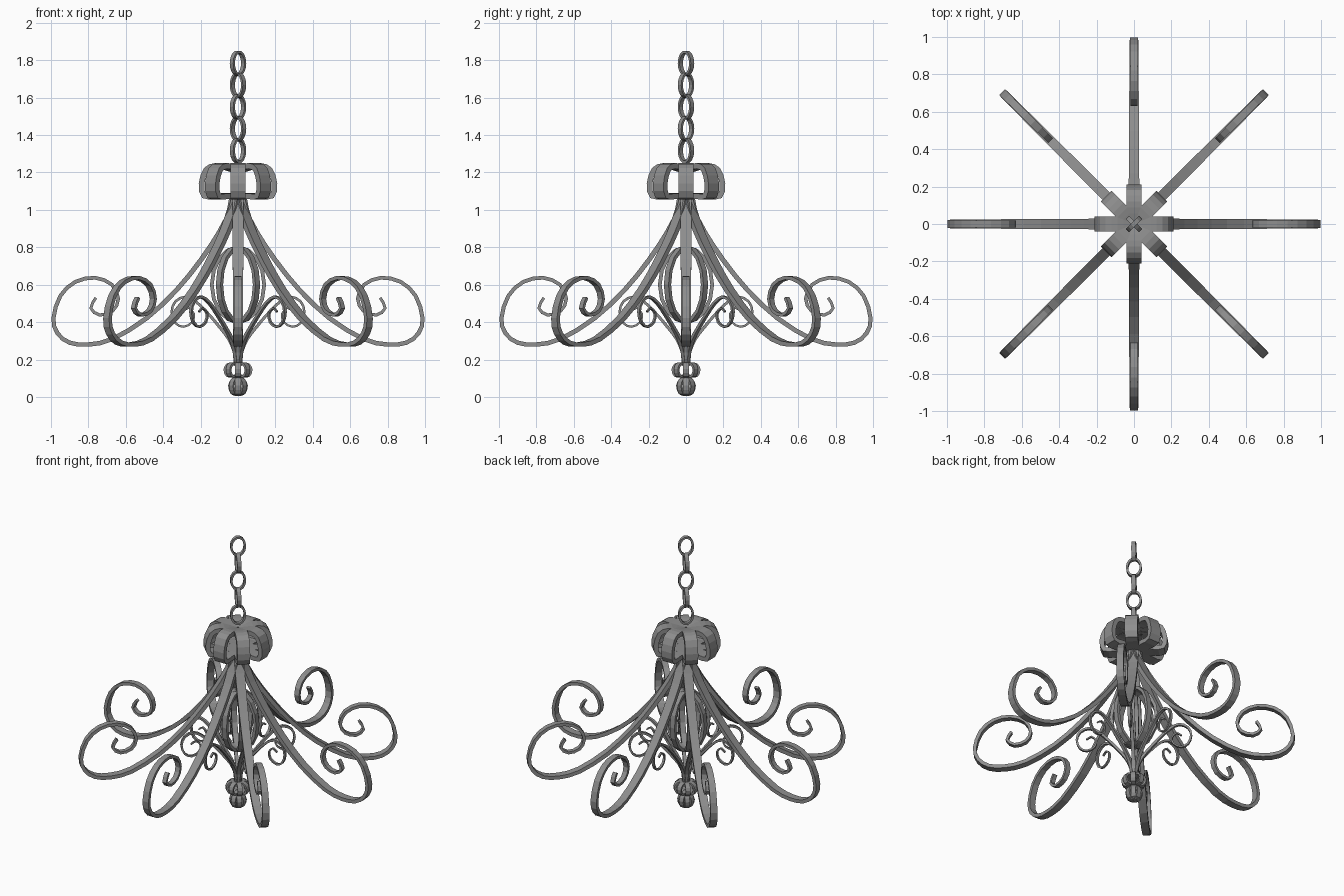
import bpy, bmesh, math
from mathutils import Vector

if "Cube" in bpy.data.objects:
    bpy.data.objects.remove(bpy.data.objects["Cube"])

# Dark iron
IRON = bpy.data.materials.new("dark_iron")
IRON.diffuse_color = (.27, .27, .27, 1)
IRON.use_nodes = True
IRON.node_tree.nodes["Principled BSDF"].inputs["Base Color"].default_value = IRON.diffuse_color


def spline(pts, n, closed):
    """Catmull-Rom resampling of a 2D path."""
    P = [Vector(p) for p in pts]
    m = len(P)

    def get(i):
        return P[i % m] if closed else P[max(0, min(m - 1, i))]
    out = []
    for i in range(m if closed else m - 1):
        a, b, c, d = get(i - 1), get(i), get(i + 1), get(i + 2)
        for k in range(n):
            t = k / n
            out.append(0.5 * (2 * b + (c - a) * t + (2 * a - 5 * b + 4 * c - d) * t ** 2
                              + (3 * b - a - 3 * c + d) * t ** 3))
    if not closed:
        out.append(P[-1])
    return out


def strip(name, pts, widths, thick, angle, base=0.0, n=2, closed=False):
    """Flat iron bar swept along a radius/height path, standing at an angle."""
    path = spline(pts, n, closed)
    m = len(path)
    ca, sa = math.cos(angle), math.sin(angle)
    bm = bmesh.new()
    rings = []
    for i, p in enumerate(path):
        q0 = path[(i - 1) % m] if closed else path[max(i - 1, 0)]
        q1 = path[(i + 1) % m] if closed else path[min(i + 1, m - 1)]
        d = (q1 - q0).normalized()
        nor = Vector((-d.y, d.x))
        f = i / (m - 1)
        w = widths[0] + (widths[1] - widths[0]) * f
        t = thick[0] + (thick[1] - thick[0]) * f
        ring = []
        for s, h in ((-1, -1), (1, -1), (1, 1), (-1, 1)):
            r = p + nor * h * t / 2
            y = s * w / 2
            ring.append(bm.verts.new((r.x * ca - y * sa, r.x * sa + y * ca, r.y + base)))
        rings.append(ring)
    for i in range(m if closed else m - 1):
        a, b = rings[i], rings[(i + 1) % m]
        for k in range(4):
            bm.faces.new((a[k], a[(k + 1) % 4], b[(k + 1) % 4], b[k]))
    if not closed:
        bm.faces.new(rings[0])
        bm.faces.new(rings[-1])
    bmesh.ops.recalc_face_normals(bm, faces=bm.faces)
    me = bpy.data.meshes.new(name)
    bm.to_mesh(me)
    bm.free()
    me.materials.append(IRON)
    ob = bpy.data.objects.new(name, me)
    bpy.context.collection.objects.link(ob)
    return ob


def ellipse(a, b, n):
    return [(a * math.cos(2 * math.pi * i / n), b * math.sin(2 * math.pi * i / n)) for i in range(n)]


# Path profiles as (radius, height)
ARM = [(.02, 1.08), (.04, 1.0), (.10, .88), (.20, .73), (.33, .57), (.49, .42), (.67, .31),
       (.80, .28), (.90, .29), (.965, .34), (.987, .42), (.95, .54), (.87, .615),
       (.765, .637), (.674, .60), (.64, .524), (.67, .46), (.74, .438), (.787, .475), (.76, .53)]
SCROLL = [(.012, .17), (.02, .24), (.05, .31), (.10, .375), (.155, .44), (.22, .505), (.28, .535),
          (.335, .51), (.355, .455), (.335, .395), (.29, .375), (.245, .40), (.235, .445),
          (.265, .475), (.295, .455)]
CROWN = [(.01, 1.215), (.06, 1.228), (.12, 1.235), (.17, 1.215), (.195, 1.14), (.182, 1.075),
         (.12, 1.073), (.06, 1.075), (.01, 1.075)]
COLLAR = [(.006, .172), (.03, .178), (.055, .174), (.071, .148), (.06, .114), (.03, .11), (.006, .115)]
BALL = [(.004, .102), (.03, .094), (.047, .06), (.034, .02), (.004, .011)]

# Eight-fold ironwork
for i in range(8):
    a = i * math.pi / 4
    strip("arm", ARM, (.062, .028), (.028, .016), a)
    strip("lower_scroll", SCROLL, (.024, .012), (.018, .009), a)
    strip("crown_petal", CROWN, (.08, .08), (.03, .03), a)
    strip("finial_collar", COLLAR, (.03, .03), (.013, .013), a)
    strip("finial_ball", BALL, (.03, .03), (.012, .012), a)

# Oval cage in the middle
for i in range(4):
    strip("cage_ring", ellipse(.14, .2, 16), (.035, .035), (.02, .02), i * math.pi / 4, .6, 1, True)

# Hanging chain, links turned alternately
for i in range(5):
    strip("chain_link", ellipse(.043, .061, 14), (.026, .026), (.013, .013),
          math.pi / 4 * (1 if i % 2 == 0 else -1), 1.317 + i * .1167, 1, True)
